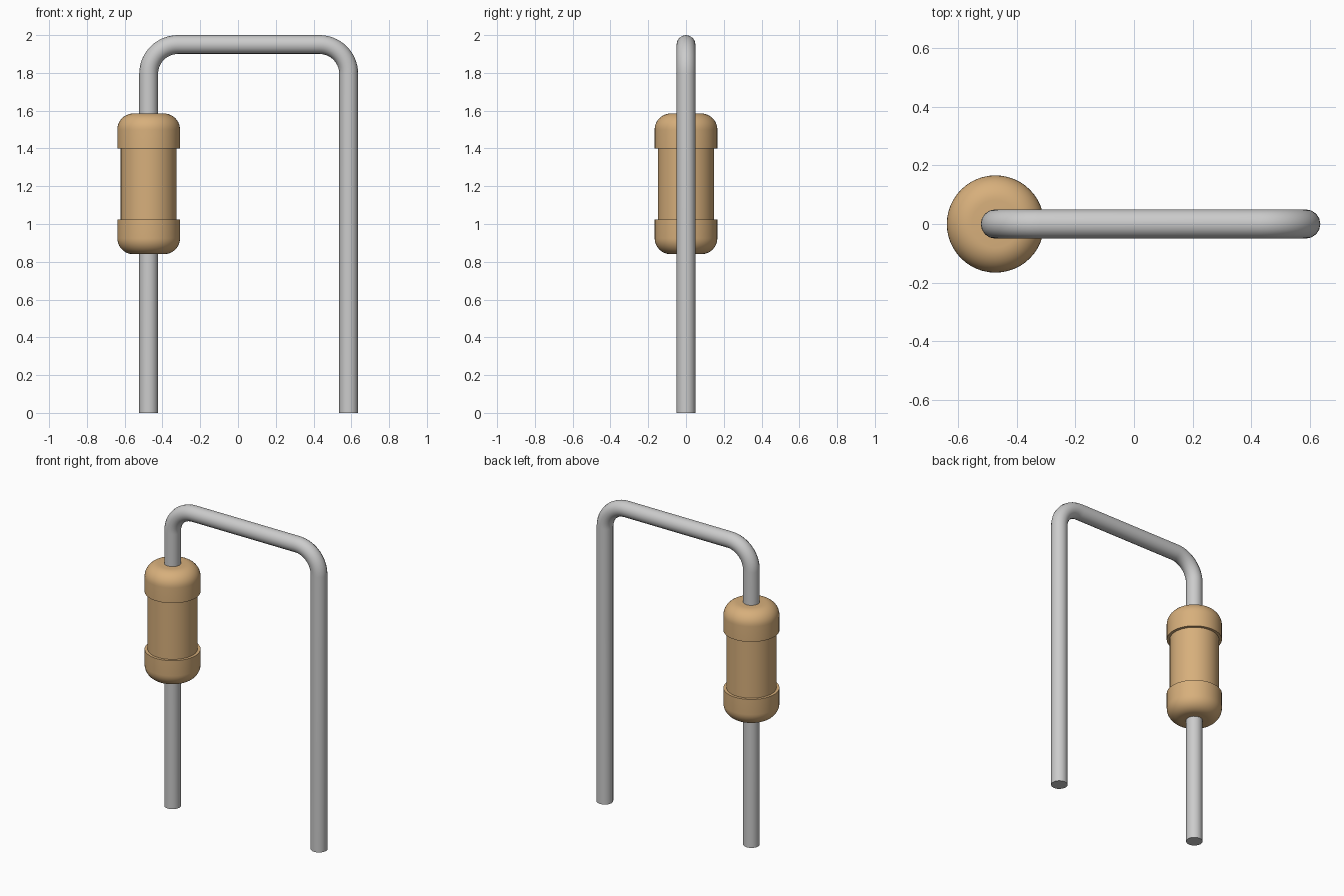
import bpy, bmesh
from math import sin, cos, pi

if "Cube" in bpy.data.objects:
    bpy.data.objects.remove(bpy.data.objects["Cube"])

LEFT, RIGHT = -0.473, 0.586      # leg centre lines
WIRE_R, BEND_R = 0.05, 0.155
TOP = 1.95                       # centre line of the top run
BODY_MID, SEGS = 1.2125, 48


def arc(cx, cz, r, a0, a1, n):
    """Points on an arc in the xz plane, angles in degrees."""
    angles = [(a0 + (a1 - a0) * i / n) * pi / 180 for i in range(n + 1)]
    return [(cx + r * cos(a), cz + r * sin(a)) for a in angles]


def smooth(ob):
    bpy.ops.object.select_all(action='DESELECT')
    ob.select_set(True)
    bpy.context.view_layer.objects.active = ob
    if ob.type == 'CURVE':
        bpy.ops.object.convert(target='MESH')
    bpy.ops.object.shade_smooth_by_angle(angle=pi / 6)


# Bent wire lead: up the left leg, across, down the right leg
path = [(LEFT, 0)]
path += arc(LEFT + BEND_R, TOP - BEND_R, BEND_R, 180, 90, 14)
path += arc(RIGHT - BEND_R, TOP - BEND_R, BEND_R, 90, 0, 14)
path += [(RIGHT, 0)]
curve = bpy.data.curves.new("wire_lead", 'CURVE')
curve.dimensions = '3D'
curve.bevel_depth = WIRE_R
curve.bevel_resolution = 6
curve.use_fill_caps = True
spline = curve.splines.new('POLY')
spline.points.add(len(path) - 1)
for p, (x, z) in zip(spline.points, path):
    p.co = (x, 0, z, 1)
wire = bpy.data.objects.new("wire_lead", curve)
bpy.context.collection.objects.link(wire)
smooth(wire)

# Resistor body: half profile (radius, height), mirrored, then lathed
half = [(0.148, 0.188), (0.166, 0.188)]
half += arc(0.081, 0.2875, 0.085, 0, 90, 10)
half += [(0, 0.3725)]
profile = [(r, -z) for r, z in reversed(half)] + half
bm = bmesh.new()
verts = [bm.verts.new((r, 0, z)) for r, z in profile]
edges = [bm.edges.new(pair) for pair in zip(verts, verts[1:])]
bmesh.ops.spin(bm, geom=verts + edges, cent=(0, 0, 0), axis=(0, 0, 1),
               angle=2 * pi, steps=SEGS, use_duplicate=False)
bmesh.ops.remove_doubles(bm, verts=bm.verts, dist=1e-4)
bmesh.ops.recalc_face_normals(bm, faces=bm.faces)
mesh = bpy.data.meshes.new("resistor_body")
bm.to_mesh(mesh)
bm.free()
body = bpy.data.objects.new("resistor_body", mesh)
body.location = (LEFT, 0, BODY_MID)
bpy.context.collection.objects.link(body)
smooth(body)

# Tan coating
tan = bpy.data.materials.new("tan_coating")
tan.diffuse_color = (0.68, 0.43, 0.2, 1)
tan.use_nodes = True
tan.node_tree.nodes["Principled BSDF"].inputs["Base Color"].default_value = tan.diffuse_color
mesh.materials.append(tan)
